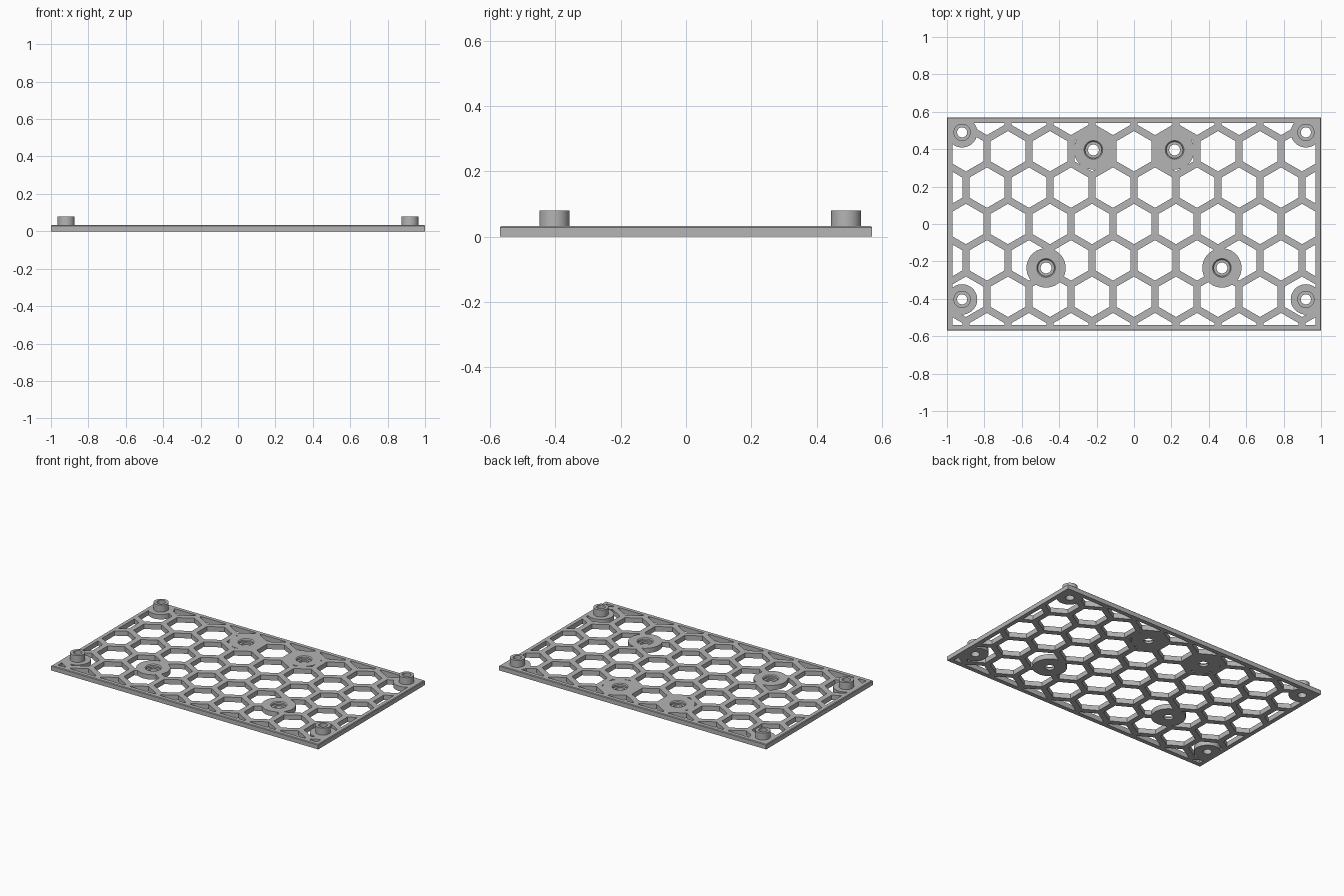
import bpy, bmesh, math
from mathutils import Matrix

cube = bpy.data.objects.get("Cube")
if cube:
    bpy.data.objects.remove(cube)

HALF_X, HALF_Y, THICK = 1.0, 0.57, 0.033
PITCH, HEX_FLAT, RIM = 0.2246, 0.187, 0.029
CORNERS = [(sx * 0.919, y) for sx in (-1, 1) for y in (-0.403, 0.49)]
SCREWS = [(sx * x, y) for sx in (-1, 1) for x, y in ((0.217, 0.396), (0.47, -0.235))]

grey = bpy.data.materials.new("grey_plastic")
grey.use_nodes = True
COLOUR = (0.46, 0.46, 0.46, 1)
grey.diffuse_color = COLOUR
grey.node_tree.nodes["Principled BSDF"].inputs["Base Color"].default_value = COLOUR


def make_object(name, bm):
    bmesh.ops.recalc_face_normals(bm, faces=bm.faces)
    mesh = bpy.data.meshes.new(name)
    bm.to_mesh(mesh)
    bm.free()
    mesh.materials.append(grey)
    obj = bpy.data.objects.new(name, mesh)
    bpy.context.collection.objects.link(obj)
    return obj


def add_box(bm, hx, hy, z0, z1):
    m = Matrix.Translation((0, 0, (z0 + z1) / 2)) @ Matrix.Diagonal((2 * hx, 2 * hy, z1 - z0, 1))
    bmesh.ops.create_cube(bm, size=1, matrix=m)


def add_prism(bm, x, y, r0, r1, z0, z1, sides=48):
    """Closed cylinder or cone frustum; six sides give a pointy-top hexagon."""
    m = Matrix.Translation((x, y, (z0 + z1) / 2)) @ Matrix.Rotation(math.pi / 2, 4, 'Z')
    if sides == 6:
        start = max(abs(math.sin(math.pi / 2)), 0)
    bmesh.ops.create_cone(bm, cap_ends=True, segments=sides, radius1=r0, radius2=r1,
                          depth=z1 - z0, matrix=m)


def add_hexagon(bm, x, y):
    radius = HEX_FLAT / math.sqrt(3)
    rings = []
    for z in (-0.1, 0.2):
        rings.append([bm.verts.new((x + radius * math.sin(i * math.pi / 3),
                                    y + radius * math.cos(i * math.pi / 3), z)) for i in range(6)])
    for ring in rings:
        bm.faces.new(ring)
    for i in range(6):
        j = (i + 1) % 6
        bm.faces.new((rings[0][i], rings[0][j], rings[1][j], rings[1][i]))


def cut(obj, tool, operation='DIFFERENCE'):
    """Apply a boolean and discard the tool."""
    mod = obj.modifiers.new("cut", 'BOOLEAN')
    mod.object, mod.operation, mod.solver = tool, operation, 'EXACT'
    graph = bpy.context.evaluated_depsgraph_get()
    mesh = bpy.data.meshes.new_from_object(obj.evaluated_get(graph))
    obj.modifiers.clear()
    obj.data = mesh
    bpy.data.objects.remove(tool)


def smooth(obj):
    bpy.ops.object.select_all(action='DESELECT')
    obj.select_set(True)
    bpy.context.view_layer.objects.active = obj
    bpy.ops.object.shade_smooth_by_angle(angle=math.radians(30))


# Honeycomb openings, trimmed to the rim and around the round pads
bm = bmesh.new()
for row in range(-3, 4):
    shift = 0.5 if row % 2 else 0
    for col in range(-5, 6):
        x = (col + shift) * PITCH
        if abs(x) < HALF_X + 0.05:
            add_hexagon(bm, x, row * PITCH * math.sqrt(3) / 2)
openings = make_object("honeycomb_openings", bm)

bm = bmesh.new()
add_box(bm, HALF_X - RIM, HALF_Y - RIM, -0.05, 0.15)
cut(openings, make_object("inner_window", bm), 'INTERSECT')

bm = bmesh.new()
for x, y in SCREWS:
    add_prism(bm, x, y, 0.105, 0.105, -0.2, 0.3)
for x, y in CORNERS:
    add_prism(bm, x, y, 0.081, 0.081, -0.2, 0.3)
cut(openings, make_object("round_pads", bm))

# Plate with a fine chamfer round its top edge
bm = bmesh.new()
add_box(bm, HALF_X, HALF_Y, 0, THICK)
top_edges = [e for e in bm.edges if all(v.co.z > THICK / 2 for v in e.verts)]
bmesh.ops.bevel(bm, geom=top_edges, offset=0.004, segments=1, affect='EDGES')
plate = make_object("honeycomb_plate", bm)
cut(plate, openings)

# Through holes, then counterbores with a chamfered lip
bm = bmesh.new()
for x, y in SCREWS:
    add_prism(bm, x, y, 0.029, 0.029, -0.1, 0.2)
for x, y in CORNERS:
    add_prism(bm, x, y, 0.027, 0.027, -0.1, 0.2)
cut(plate, make_object("holes", bm))
bm = bmesh.new()
for x, y in SCREWS:
    add_prism(bm, x, y, 0.044, 0.044, 0.015, 0.1)
cut(plate, make_object("counterbores", bm))
bm = bmesh.new()
for x, y in SCREWS:
    add_prism(bm, x, y, 0.044, 0.056, THICK - 0.006, THICK + 0.006)
cut(plate, make_object("lips", bm))
smooth(plate)

# Hollow standoffs at the corners
for (x, y), name in zip(CORNERS, ("right_front", "right_back", "left_front", "left_back")):
    bm = bmesh.new()
    profile = [(0.046, THICK), (0.046, 0.08), (0.027, 0.08), (0.027, THICK)]
    verts = [bm.verts.new((r, 0, z)) for r, z in profile]
    edges = [bm.edges.new(pair) for pair in zip(verts, verts[1:] + verts[:1])]
    bmesh.ops.spin(bm, geom=verts + edges, axis=(0, 0, 1), cent=(0, 0, 0),
                   angle=2 * math.pi, steps=48, use_merge=True)
    bmesh.ops.remove_doubles(bm, verts=bm.verts, dist=0.0001)
    bmesh.ops.translate(bm, verts=bm.verts, vec=(x, y, 0))
    smooth(make_object(name + "_standoff", bm))
